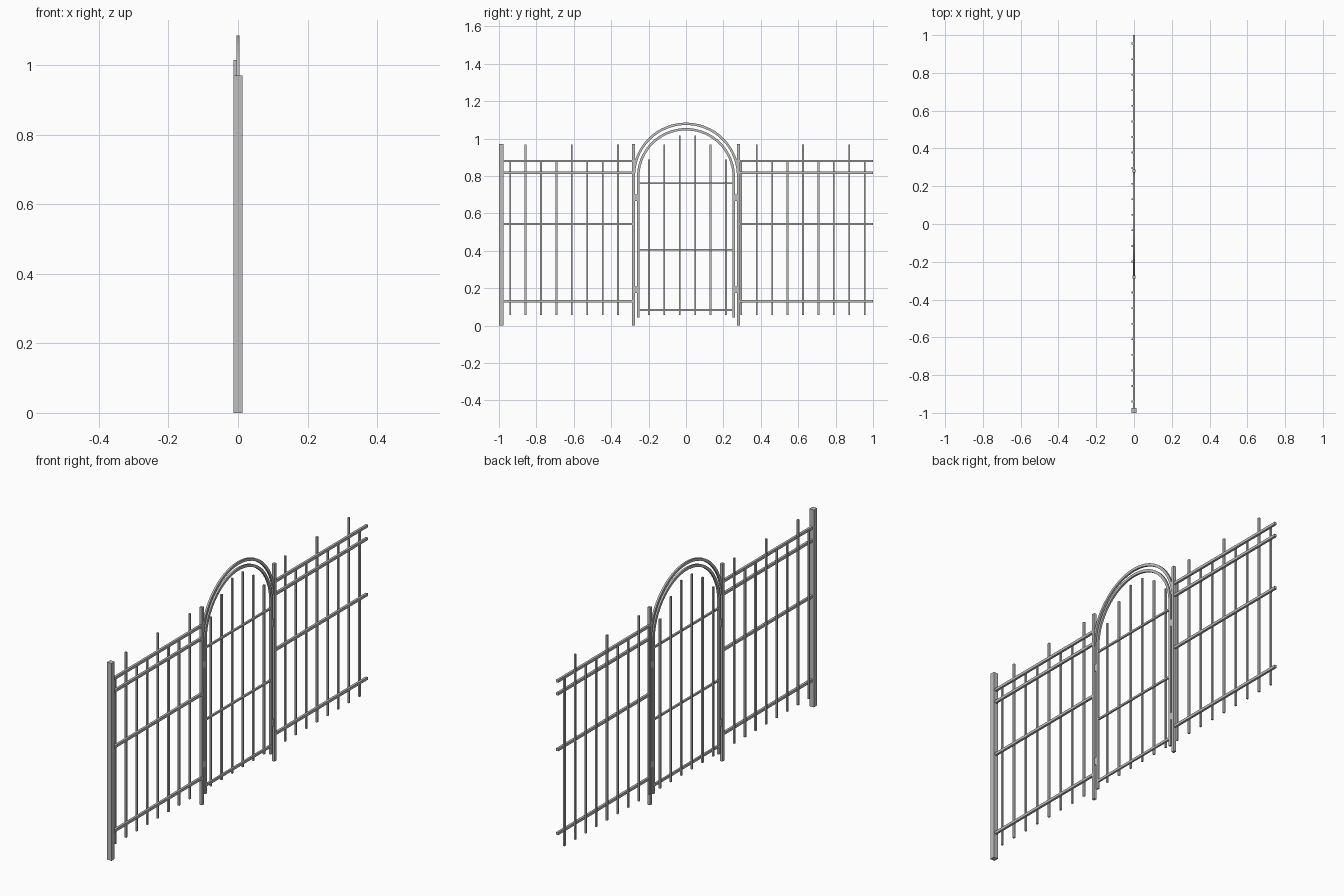
import bpy, bmesh
from math import cos, sin, pi

cube = bpy.data.objects.get("Cube")
if cube:
    bpy.data.objects.remove(cube, do_unlink=True)

metal = bpy.data.materials.new("grey_metal")
metal.use_nodes = True
GREY = (0.52, 0.52, 0.52, 1)
metal.diffuse_color = GREY
metal.node_tree.nodes["Principled BSDF"].inputs["Base Color"].default_value = GREY


def finish(name, bm):
    bmesh.ops.recalc_face_normals(bm, faces=bm.faces)
    mesh = bpy.data.meshes.new(name)
    bm.to_mesh(mesh)
    bm.free()
    mesh.materials.append(metal)
    obj = bpy.data.objects.new(name, mesh)
    bpy.context.collection.objects.link(obj)
    return obj


def box(name, x, y, z):
    """Box spanning the given (min, max) ranges."""
    bm = bmesh.new()
    bmesh.ops.create_cube(bm, size=1)
    for v in bm.verts:
        v.co = [r[0] + (c + 0.5) * (r[1] - r[0]) for r, c in zip((x, y, z), v.co)]
    return finish(name, bm)


def arch(name, inner, outer, spring, depth, foot=None, steps=40):
    """Half-round rectangular bar, with straight legs down to foot if given."""
    path = [(cos(pi * i / steps), sin(pi * i / steps), spring) for i in range(steps + 1)]
    if foot is not None:
        path = [(1, 0, foot)] + path + [(-1, 0, foot)]
    bm = bmesh.new()
    rings = []
    for c, s, base in path:
        rings.append([bm.verts.new((x, r * c, base + r * s))
                      for x, r in ((-depth, inner), (depth, inner),
                                   (depth, outer), (-depth, outer))])
    for a, b in zip(rings, rings[1:]):
        for i in range(4):
            j = (i + 1) % 4
            bm.faces.new((a[i], a[j], b[j], b[i]))
    bm.faces.new(rings[0])
    bm.faces.new(rings[-1])
    return finish(name, bm)


POST_TOP = 0.97
RAIL = (-0.0057, 0.0057)
RAIL_HALF = 0.0065

# Posts
box("end_post", (-0.0125, 0.0125), (-1.0, -0.975), (0, POST_TOP))
for side, s in (("left", 1), ("right", -1)):
    y = sorted((s * 0.273, s * 0.289))
    box(f"gate_post_{side}", (-0.007, 0.007), y, (0, POST_TOP))
    # Hinge plates between post and gate
    for level, z in (("lower", 0.175), ("upper", 0.665)):
        box(f"hinge_{side}_{level}", (-0.004, 0.004),
            sorted((s * 0.26, s * 0.275)), (z, z + 0.035))

# Fence panel rails
for i, z in enumerate((0.131, 0.543, 0.817, 0.88)):
    box(f"near_rail_{i}", RAIL, (-0.977, -0.288), (z - RAIL_HALF, z + RAIL_HALF))
    box(f"far_rail_{i}", RAIL, (0.288, 1.0), (z - RAIL_HALF, z + RAIL_HALF))

# Arch over the gate, and gate frame
arch("gateway_arch", 0.272, 0.285, 0.80, 0.0045)
arch("gate_frame", 0.249, 0.262, 0.794, 0.0045, foot=0.043)
for i, (z, h) in enumerate(((0.083, 0.006), (0.406, 0.0043), (0.76, 0.0043))):
    box(f"gate_rail_{i}", (-0.0045, 0.0045), (-0.25, 0.25), (z - h, z + h))

# Pickets at even spacing, fixed to one side of the rails
GATE_TOPS = (0.888, 0.967, 1.015)
for k in range(24):
    if k == 8:
        continue
    y = -0.94 + 0.0824 * k
    if 9 <= k <= 14:
        top = GATE_TOPS[min(k - 9, 14 - k)]
    else:
        top = 0.967 if k % 3 == 1 else 0.88
    box(f"picket_{k}", (-0.0125, -0.0045), (y - 0.0046, y + 0.0046), (0.056, top))
